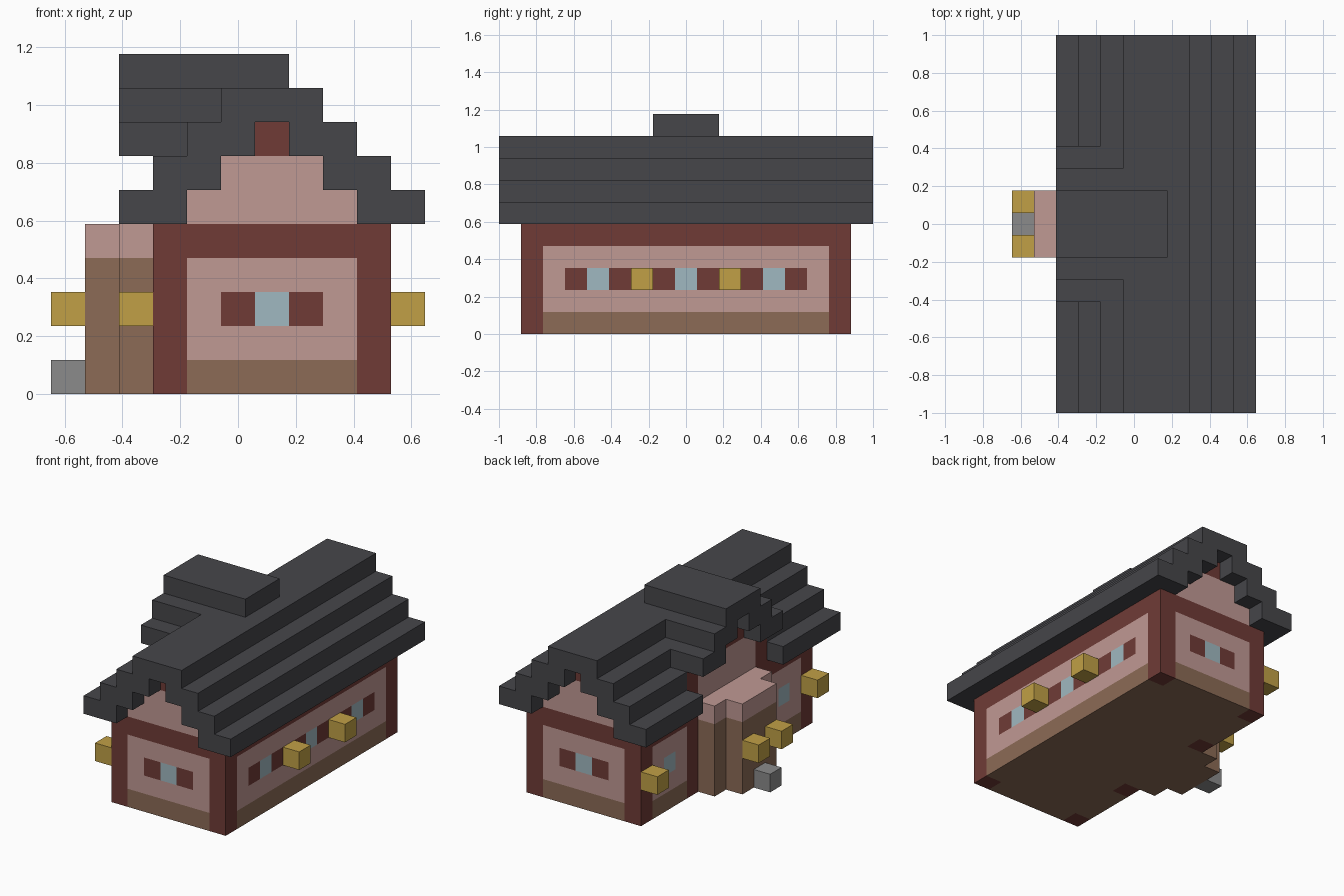
import bpy, bmesh
from mathutils import Vector

cube = bpy.data.objects.get("Cube")
if cube:
    bpy.data.objects.remove(cube, do_unlink=True)

U = 2 / 17                       # edge of one block
ORIGIN = Vector((-5.5 * U, -1, 0))
COLOURS = {
    "dark_timber": (0.162, 0.044, 0.037),
    "pink_plaster": (0.527, 0.319, 0.296),
    "brown_base": (0.262, 0.147, 0.093),
    "pale_glass": (0.352, 0.485, 0.533),
    "lamp_yellow": (0.533, 0.352, 0.061),
    "step_grey": (0.258, 0.258, 0.258),
    "roof_slate": (0.061, 0.061, 0.068),
}


def make_material(name, rgb):
    mat = bpy.data.materials.new(name)
    mat.use_nodes = True
    mat.diffuse_color = (*rgb, 1)
    bsdf = next(n for n in mat.node_tree.nodes if n.type == "BSDF_PRINCIPLED")
    bsdf.inputs["Base Color"].default_value = (*rgb, 1)
    bsdf.inputs["Roughness"].default_value = 0.9
    return mat


materials = {name: make_material(name, rgb) for name, rgb in COLOURS.items()}
blocks = {}                      # block position -> (part, colour)


def fill(part, colour, xs, ys, zs):
    """Fill inclusive block ranges; a single number means one block."""
    spans = [range(s, s + 1) if isinstance(s, int) else range(s[0], s[1] + 1)
             for s in (xs, ys, zs)]
    for x in spans[0]:
        for y in spans[1]:
            for z in spans[2]:
                blocks[x, y, z] = (part, colour)


def fill_pair(part, colour, xs, ys, zs):
    """Fill a range and its mirror image from front to back."""
    fill(part, colour, xs, ys, zs)
    a, b = (ys, ys) if isinstance(ys, int) else ys
    fill(part, colour, xs, (16 - b, 16 - a), zs)


# House body: base course, plaster, top beam and posts
fill("base_course", "brown_base", (3, 9), (1, 15), 0)
fill("plaster_walls", "pink_plaster", (3, 9), (1, 15), (1, 3))
fill("timber_frame", "dark_timber", (3, 9), (1, 15), 4)
for x in (3, 9):
    fill_pair("timber_frame", "dark_timber", x, 1, (0, 4))

# Gable ends, stepping up under the roof
fill("gables", "pink_plaster", (4, 8), (1, 15), 5)
fill("gables", "pink_plaster", (5, 7), (1, 15), 6)
fill("ridge_beam", "dark_timber", 6, (1, 15), 7)

# Main stepped roof
for step in range(3):
    for x in (2 + step, 9 - step):
        fill("main_roof", "roof_slate", (x, x + 1), (0, 16), 5 + step)
fill("main_roof", "roof_slate", (5, 7), (0, 16), 8)

# Cross gable wall over the entrance; the eave is cut away in front of it
for y in range(5, 12):
    for z in (5, 6):
        blocks.pop((2, y, z), None)
fill("cross_gable_wall", "pink_plaster", 3, (6, 10), (5, 6))
fill("cross_gable_frame", "dark_timber", 3, (7, 9), 7)
fill("cross_gable_frame", "dark_timber", (3, 4), 8, 8)
fill_pair("cross_gable_frame", "dark_timber", 3, 5, (0, 6))

# Cross gable roof
fill_pair("cross_gable_roof", "roof_slate", (2, 3), (5, 6), 7)
fill_pair("cross_gable_roof", "roof_slate", (2, 4), (6, 7), 8)
fill("cross_gable_roof", "roof_slate", (2, 6), (7, 9), 9)

# Stepped entrance bay
for x, ys in ((2, (6, 10)), (1, (7, 9))):
    fill("entrance_bay", "brown_base", x, ys, (0, 3))
    fill("entrance_bay_top", "pink_plaster", x, ys, 4)
fill("doorstep", "step_grey", 0, 8, 0)

# Windows with timber shutters
fill_pair("shutters", "dark_timber", (5, 7), 1, 2)
fill_pair("windows", "pale_glass", 6, 1, 2)
fill("shutters", "dark_timber", 9, (3, 13), 2)
for y in (4, 8, 12):
    fill("windows", "pale_glass", 9, y, 2)
fill_pair("windows", "pale_glass", 3, 3, 2)

# Lanterns
fill_pair("lanterns", "lamp_yellow", 10, 6, 2)
fill_pair("lanterns", "lamp_yellow", 2, 1, 2)
fill_pair("lanterns", "lamp_yellow", 0, 7, 2)


def build_part(part):
    """Mesh the outer faces of one part, then merge the flat areas."""
    bm = bmesh.new()
    for pos, (owner, colour) in blocks.items():
        if owner != part:
            continue
        for axis in range(3):
            for side in (-1, 1):
                near = list(pos)
                near[axis] += side
                if tuple(near) in blocks:
                    continue
                n, a, b = Vector(), Vector(), Vector()
                n[axis] = side
                a[(axis + 1) % 3] = side
                b[(axis + 2) % 3] = 1
                centre = Vector(pos) + Vector((0.5, 0.5, 0.5)) + n / 2
                corners = (-a - b, a - b, a + b, b - a)
                bm.faces.new([bm.verts.new(ORIGIN + U * (centre + c / 2))
                              for c in corners])
    bmesh.ops.remove_doubles(bm, verts=bm.verts, dist=U / 100)
    bmesh.ops.dissolve_limit(bm, angle_limit=0.01, verts=bm.verts, edges=bm.edges)
    mesh = bpy.data.meshes.new(part)
    bm.to_mesh(mesh)
    bm.free()
    colour = next(c for p, c in blocks.values() if p == part)
    mesh.materials.append(materials[colour])
    bpy.context.collection.objects.link(bpy.data.objects.new(part, mesh))


for part in sorted({owner for owner, _ in blocks.values()}):
    build_part(part)
